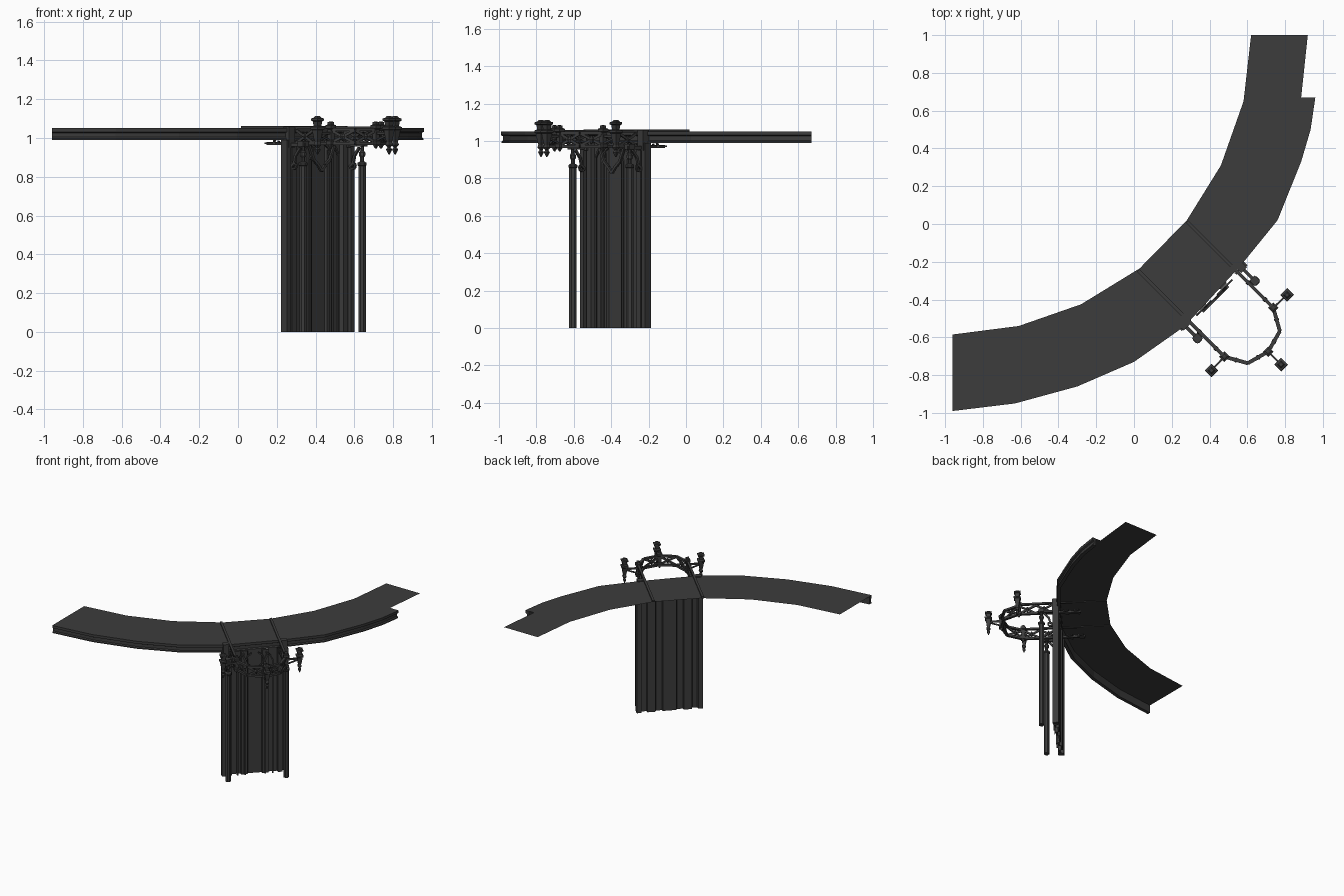
import bpy, bmesh, math
from mathutils import Matrix, Vector

cube = bpy.data.objects.get("Cube")
if cube:
    bpy.data.objects.remove(cube, do_unlink=True)


def make_material(name, rgb):
    m = bpy.data.materials.new(name)
    m.use_nodes = True
    m.diffuse_color = (*rgb, 1)
    bsdf = next(n for n in m.node_tree.nodes if n.type == "BSDF_PRINCIPLED")
    bsdf.inputs["Base Color"].default_value = (*rgb, 1)
    return m


IRON = make_material("dark grey", (0.045, 0.045, 0.045))

# Local frame of the bay: x along the facade, -y pointing outwards
BAY = Matrix.Translation((0.41, -0.375, 0)) @ Matrix.Rotation(math.pi / 4, 4, "Z")


def finish(name, bm, matrix=BAY):
    bmesh.ops.recalc_face_normals(bm, faces=bm.faces)
    mesh = bpy.data.meshes.new(name)
    bm.to_mesh(mesh)
    bm.free()
    mesh.materials.append(IRON)
    ob = bpy.data.objects.new(name, mesh)
    ob.matrix_world = matrix
    bpy.context.collection.objects.link(ob)
    return ob


def add_box(bm, lo, hi):
    lo, hi = Vector(lo), Vector(hi)
    mat = Matrix.Translation((lo + hi) / 2) @ Matrix.Diagonal((*(hi - lo), 1))
    bmesh.ops.create_cube(bm, size=1, matrix=mat)


def add_bar(bm, a, b, width, height):
    """Box beam between two points."""
    a, b = Vector(a), Vector(b)
    rot = (b - a).to_track_quat("X", "Z").to_matrix().to_4x4()
    size = Matrix.Diagonal(((b - a).length, width, height, 1))
    bmesh.ops.create_cube(bm, size=1, matrix=Matrix.Translation((a + b) / 2) @ rot @ size)


def add_chain(bm, points, width, height):
    for a, b in zip(points, points[1:]):
        add_bar(bm, a, b, width, height)


def add_turned(bm, x, y, profile, sides):
    """Stack of rings from (radius, z) pairs."""
    rings = []
    for r, z in profile:
        angles = [math.tau * (i + 0.5) / sides for i in range(sides)]
        rings.append([bm.verts.new((x + r * math.cos(t), y + r * math.sin(t), z)) for t in angles])
    for a, b in zip(rings, rings[1:]):
        for i in range(sides):
            j = (i + 1) % sides
            bm.faces.new((a[i], a[j], b[j], b[i]))
    bm.faces.new(rings[0])
    bm.faces.new(rings[-1])


def scroll(center, radius, start, turn, steps=7):
    """Shrinking spiral in the local yz plane."""
    x, y, z = center
    pts = []
    for i in range(steps + 1):
        t = start + turn * i / steps
        r = radius * (1 - 0.6 * i / steps)
        pts.append((x, y + r * math.cos(t), z + r * math.sin(t)))
    return pts


# Curved deck sheet
inner = [(-.96, -.585), (-.61, -.54), (-.28, -.425), (.03, -.235),
         (.28, .02), (.46, .31), (.58, .65), (.62, 1)]
outer = [(-.96, -.99), (-.63, -.95), (-.3, -.86), (0, -.73), (.27, -.54),
         (.565, -.22), (.76, .02), (.885, .33), (.935, .5), (.96, .67)]
bm = bmesh.new()
outline = inner + [(.92, 1), (.885, .67)] + outer[::-1]
bm.faces.new([bm.verts.new((x, y, 1.053)) for x, y in outline])
bmesh.ops.triangulate(bm, faces=bm.faces[:])
finish("deck", bm, Matrix())

# Stepped moulding along the outer edge of the deck
bm = bmesh.new()
section = [(.03, 1.052), (0, 1.052), (0, 1.032), (.012, 1.026),
           (.012, 1.004), (.004, .998), (.004, .99), (.03, .99)]
rows = []
for i, (x, y) in enumerate(outer):
    a = Vector(outer[max(i - 1, 0)])
    b = Vector(outer[min(i + 1, len(outer) - 1)])
    d = (b - a).normalized()
    if i in (0, len(outer) - 1):
        side = Vector((0, 1)) if i == 0 else Vector((-1, 0))
    else:
        side = Vector((-d.y, d.x))
    rows.append([bm.verts.new((x + side.x * o, y + side.y * o, z)) for o, z in section])
for a, b in zip(rows, rows[1:]):
    for i in range(len(section)):
        j = (i + 1) % len(section)
        bm.faces.new((a[i], a[j], b[j], b[i]))
bm.faces.new(rows[0])
bm.faces.new(rows[-1])
finish("edge_moulding", bm, Matrix())

# Pleated wall panel below the deck
bm = bmesh.new()
half = [(0, 0), (.05, 0), (.055, -.015), (.1, -.015), (.105, .004),
        (.165, .004), (.17, -.018), (.205, -.018), (.21, .008), (.245, .008)]
line = [(-x, y) for x, y in half[:0:-1]] + half
loop = line + [(x, y + .012) for x, y in line[::-1]]
low = [bm.verts.new((x, y, 0)) for x, y in loop]
high = [bm.verts.new((x, y, .99)) for x, y in loop]
n = len(loop)
for i in range(n):
    j = (i + 1) % n
    bm.faces.new((low[i], low[j], high[j], high[i]))
for k in range(len(line) - 1):
    for ring in (low, high):
        bm.faces.new((ring[k], ring[k + 1], ring[n - 2 - k], ring[n - 1 - k]))
finish("pleated_panel", bm)

# Corner strips and pointed arch ribs on the panel
bm = bmesh.new()
for s in (-1, 1):
    add_box(bm, (s * .232 - .014, -.025, 0), (s * .232 + .014, .012, .99))
    for x0, rise in ((.13, .06), (.075, .08)):
        pts = [(s * x0, -.022, 0), (s * x0, -.022, .97 - rise),
               (s * (x0 - .02), -.022, .95), (s * (x0 - .05), -.022, .975)]
        add_chain(bm, pts, .01, .01)
    add_chain(bm, [(s * .09, -.03, .96), (s * .06, -.03, .89),
                   (s * .025, -.03, .86), (0, -.03, .83)], .014, .014)
finish("panel_trim", bm)

for s, label in ((-1, "left"), (1, "right")):
    # Slim round standing pole with a finial
    bm = bmesh.new()
    add_turned(bm, s * .215, -.11, [(.021, 0), (.021, .855), (.026, .86), (.026, .872),
               (.011, .88), (.011, .9), (.018, .91), (.018, .925), (.01, .935), (.01, .965)], 8)
    finish(label + "_pole", bm)

    # Arm and scrolls tying the pole to the wall
    bm = bmesh.new()
    x = s * .215
    add_bar(bm, (x, -.135, .965), (x, 0, .965), .018, .018)
    add_box(bm, (x - .022, -.03, .95), (x + .022, .012, 1.06))
    add_box(bm, (x - .02, -.13, .955), (x + .02, -.09, .985))
    add_chain(bm, [(x, -.02, .85), (x, -.045, .87), (x, -.055, .91), (x, -.09, .95)], .012, .014)
    add_chain(bm, scroll((x, -.045, .86), .025, 0, -5), .012, .01)
    finish(label + "_wall_arm", bm)

    # Rods above and below the deck
    bm = bmesh.new()
    x = s * .183
    add_bar(bm, (x, .365, 1.056), (x, -.28, 1.052), .018, .014)
    add_bar(bm, (x, .18, .972), (x, -.28, .972), .018, .016)
    finish(label + "_rods", bm)

    # Leaf scrolls under the deck
    bm = bmesh.new()
    for y in (.04, .12):
        add_chain(bm, scroll((x, y, .985), .022, math.pi, 4), .012, .008)
        add_bar(bm, (x, y, .972), (x + s * .03, y + .05, .972), .016, .008)
        add_bar(bm, (x, y, .972), (x - s * .03, y + .05, .972), .016, .008)
    finish(label + "_leaf_scrolls", bm)

# Bowed front rail with crossed ornament
bow = [(-.183, -.28), (-.12, -.392), (0, -.425), (.12, -.392), (.183, -.28)]
bm = bmesh.new()
for z in (1.043, .972):
    add_chain(bm, [(x, y, z) for x, y in bow], .02, .016)
panels = list(zip(bow, bow[1:])) + [((s * .183, -.03), (s * .183, -.155)) for s in (-1, 1)]
panels += [((s * .183, -.155), (s * .183, -.28)) for s in (-1, 1)]
for (ax, ay), (bx, by) in panels:
    mx, my = (ax + bx) / 2, (ay + by) / 2
    add_bar(bm, (ax, ay, .975), (bx, by, 1.04), .01, .014)
    add_bar(bm, (ax, ay, 1.04), (bx, by, .975), .01, .014)
    add_turned(bm, mx, my, [(.004, .985), (.014, 1.008), (.004, 1.03)], 6)
finish("bowed_rail", bm)

# Square posts, each with a hanging lantern on an outward arm
post_profile = [(.004, .945), (.016, .965), (.026, .965), (.026, .985), (.018, .99),
                (.018, 1.045), (.028, 1.05), (.028, 1.065), (.016, 1.07), (.016, 1.082), (.006, 1.085)]
lantern_profile = [(.003, .915), (.016, .94), (.008, .952), (.02, .965), (.014, .98),
                   (.02, 1), (.028, 1.04), (.036, 1.045), (.036, 1.056), (.02, 1.062),
                   (.024, 1.085), (.034, 1.09), (.034, 1.1), (.02, 1.104), (.012, 1.113)]
stations = [("left", (-.183, -.28), (-.283, -.283)),
            ("middle", (0, -.425), (0, -.522)),
            ("right", (.183, -.28), (.283, -.283))]
for label, post, lamp in stations:
    bm = bmesh.new()
    add_turned(bm, *post, post_profile, 4)
    add_bar(bm, (*post, 1.025), (*lamp, 1.025), .01, .014)
    add_bar(bm, (*post, .985), (*lamp, 1.02), .008, .01)
    finish(label + "_post", bm)
    bm = bmesh.new()
    add_turned(bm, *lamp, lantern_profile, 4)
    finish(label + "_lantern", bm)
